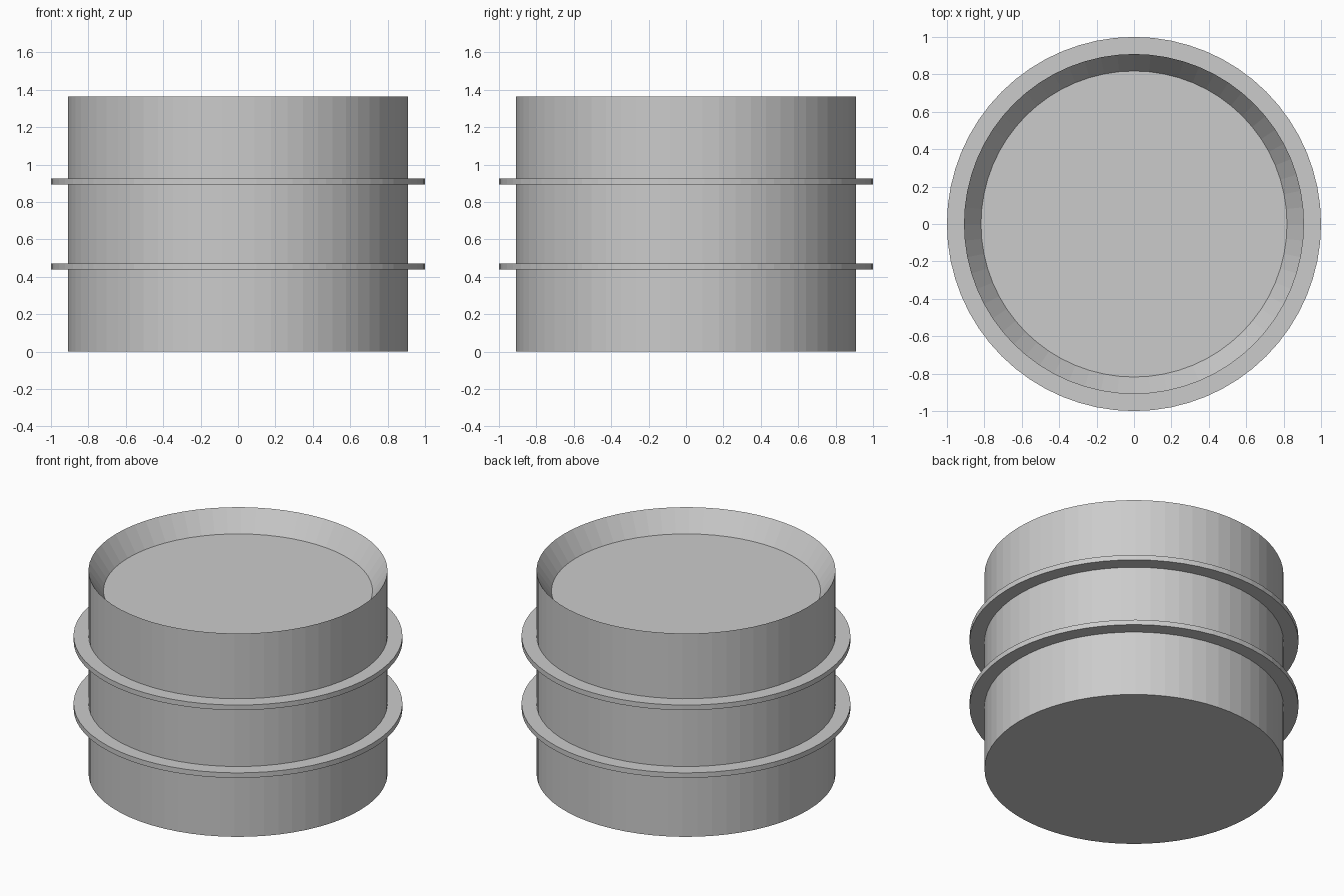
import bpy, bmesh, math

if "Cube" in bpy.data.objects:
    bpy.data.objects.remove(bpy.data.objects["Cube"])

SEGMENTS = 64


def lathe(name, profile, closed=False):
    """Revolve (radius, z) points around z; open profiles get capped ends."""
    bm = bmesh.new()
    loops = []
    for r, z in profile:
        loops.append([bm.verts.new((r * math.cos(2 * math.pi * i / SEGMENTS),
                                    r * math.sin(2 * math.pi * i / SEGMENTS), z))
                      for i in range(SEGMENTS)])
    pairs = list(zip(loops, loops[1:]))
    if closed:
        pairs.append((loops[-1], loops[0]))
    else:
        bm.faces.new(loops[0])
        bm.faces.new(loops[-1])
    for a, b in pairs:
        for i in range(SEGMENTS):
            j = (i + 1) % SEGMENTS
            bm.faces.new((a[i], a[j], b[j], b[i]))
    bmesh.ops.recalc_face_normals(bm, faces=bm.faces)
    mesh = bpy.data.meshes.new(name)
    bm.to_mesh(mesh)
    bm.free()
    obj = bpy.data.objects.new(name, mesh)
    bpy.context.collection.objects.link(obj)
    return obj


HEIGHT, RADIUS = 1.364, 0.909

# Drum body with a sharp rim sloping down to the recessed lid
lathe("drum_body", [(RADIUS, 0), (RADIUS, HEIGHT), (0.818, HEIGHT - 0.137)])

# Two thin hoops at one third and two thirds of the height
for name, z in (("lower_hoop", HEIGHT / 3), ("upper_hoop", HEIGHT * 2 / 3)):
    lathe(name, [(0.89, z - 0.017), (1.0, z - 0.017),
                 (1.0, z + 0.017), (0.89, z + 0.017)], closed=True)
